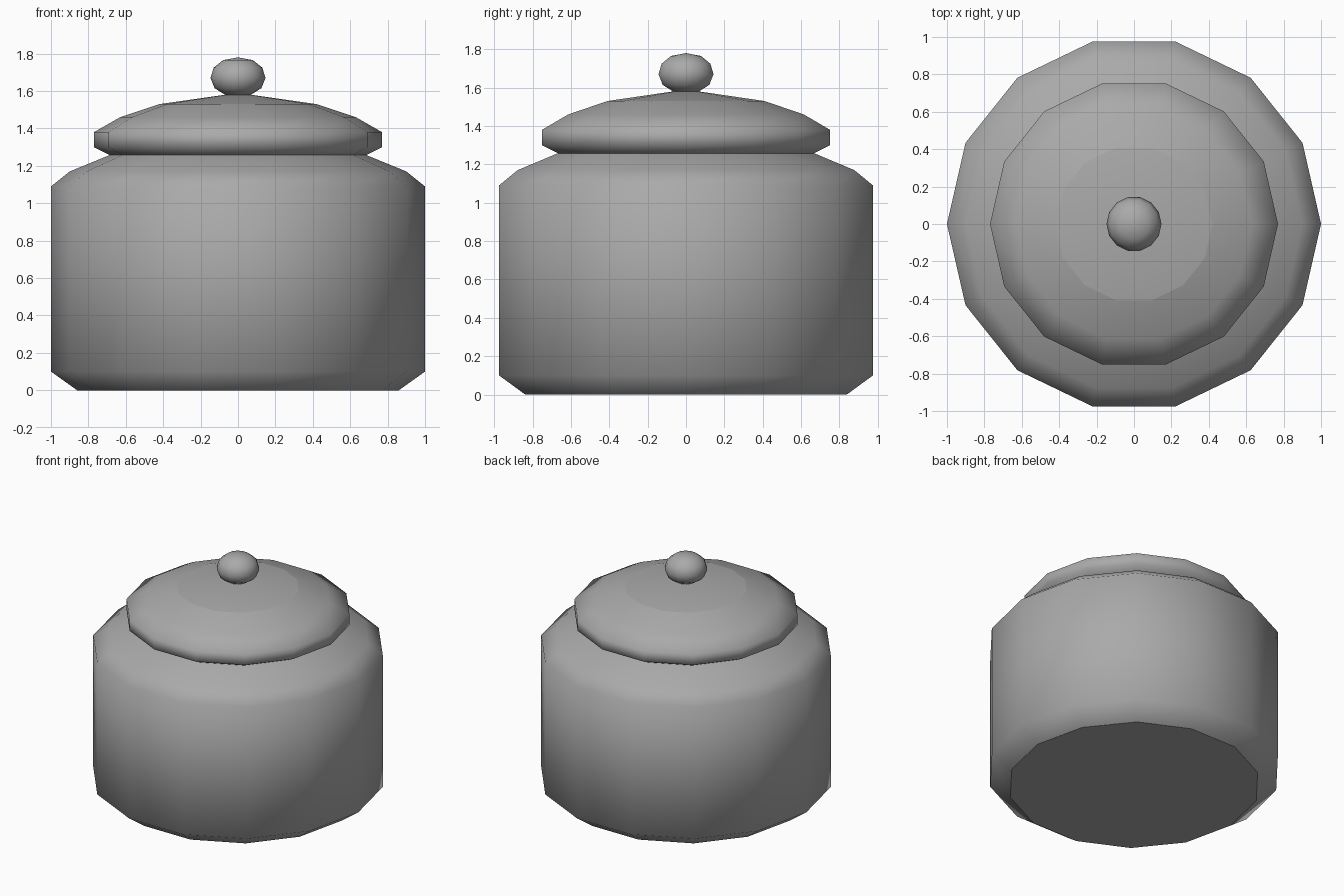
import bpy, bmesh, math

SIDES = 14

cube = bpy.data.objects.get("Cube")
if cube:
    bpy.data.objects.remove(cube)

# Plain grey clay
clay = bpy.data.materials.new("grey clay")
clay.use_nodes = True
clay.diffuse_color = (0.4, 0.4, 0.4, 1)
clay.node_tree.nodes["Principled BSDF"].inputs["Base Color"].default_value = (0.4, 0.4, 0.4, 1)


def lathe(name, profile, sharp_rings=()):
    """Revolve (radius, height) points around z; sharp_rings stay hard."""
    bm = bmesh.new()
    rings = []
    for r, z in profile:
        if r == 0:
            rings.append([bm.verts.new((0, 0, z))] * SIDES)
            continue
        angles = [math.tau * i / SIDES for i in range(SIDES)]
        rings.append([bm.verts.new((r * math.cos(a), r * math.sin(a), z)) for a in angles])
    for low, high in zip(rings, rings[1:]):
        for i in range(SIDES):
            j = (i + 1) % SIDES
            corners = dict.fromkeys((low[i], low[j], high[j], high[i]))
            bm.faces.new(list(corners))
    bmesh.ops.recalc_face_normals(bm, faces=bm.faces)
    for face in bm.faces:
        face.smooth = True
    for k in sharp_rings:
        for i in range(SIDES):
            bm.edges.get((rings[k][i], rings[k][(i + 1) % SIDES])).smooth = False
    mesh = bpy.data.meshes.new(name)
    bm.to_mesh(mesh)
    bm.free()
    mesh.materials.append(clay)
    obj = bpy.data.objects.new(name, mesh)
    bpy.context.collection.objects.link(obj)
    return obj


# Jar with chamfered foot and sloping shoulder
lathe("jar_body", [(0, 0), (0.86, 0), (1, 0.1), (1, 1.09), (0.9, 1.17), (0.68, 1.26), (0, 1.26)],
      sharp_rings=(1, 5))

# Domed lid with an upright rim and a shallow cap
lathe("lid", [(0, 1.255), (0.68, 1.255), (0.77, 1.3), (0.77, 1.38), (0.63, 1.46), (0.42, 1.53), (0, 1.59)],
      sharp_rings=(1, 5))

# Slightly flattened round knob
lathe("lid_knob", [(0, 1.575), (0.07, 1.58), (0.125, 1.615), (0.147, 1.67), (0.13, 1.725),
                   (0.08, 1.765), (0, 1.78)])
